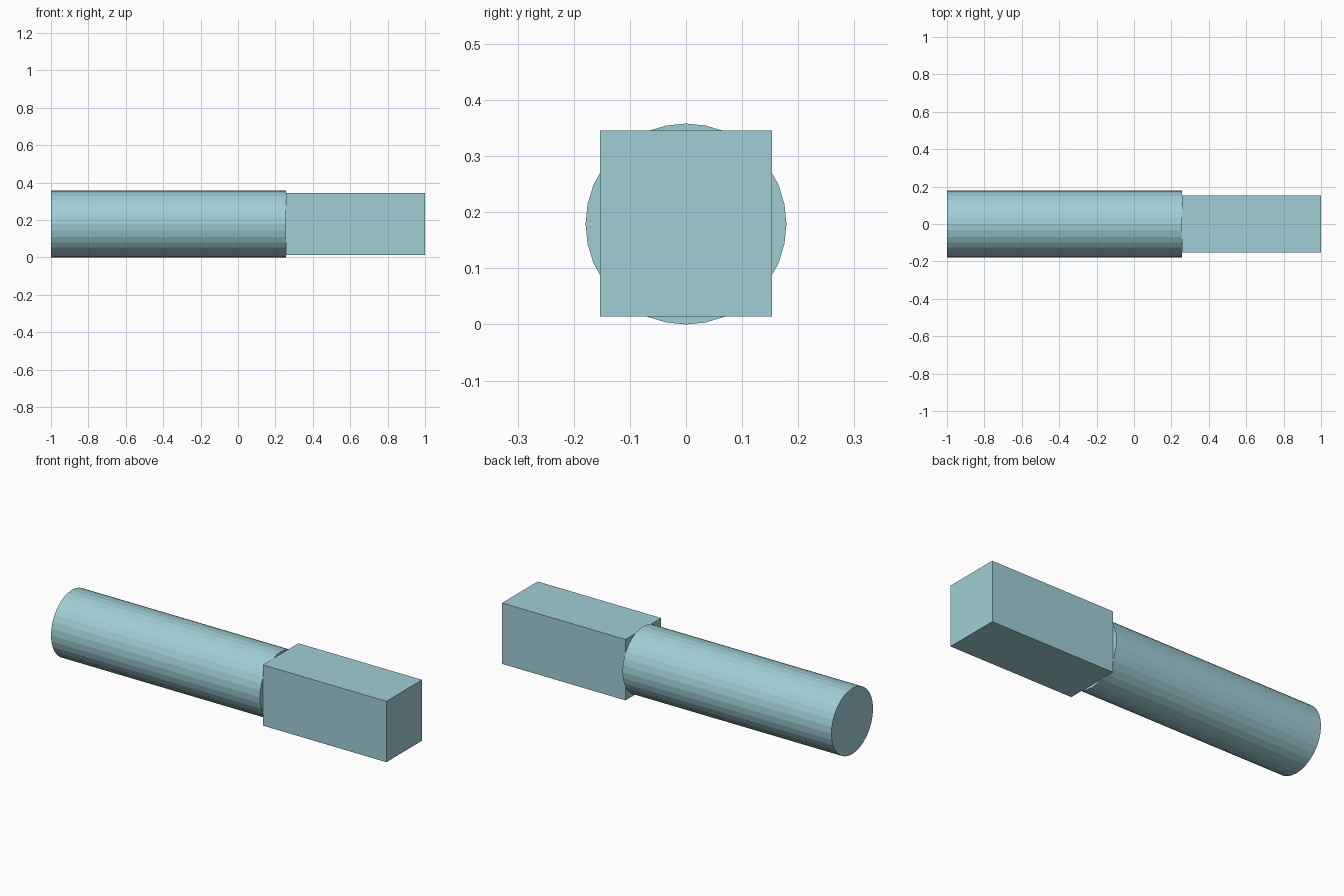
import bpy, math

if "Cube" in bpy.data.objects:
    bpy.data.objects.remove(bpy.data.objects["Cube"])

X_JOINT = 0.257   # where the round handle meets the square block
RADIUS = 0.179

mat = bpy.data.materials.new("pale_teal")
mat.diffuse_color = (0.35, 0.62, 0.67, 1.0)
mat.use_nodes = True
mat.node_tree.nodes["Principled BSDF"].inputs["Base Color"].default_value = mat.diffuse_color

# Round handle: 32-sided flat-shaded cylinder lying along x
bpy.ops.mesh.primitive_cylinder_add(
    vertices=32, radius=RADIUS, depth=X_JOINT + 1,
    location=((X_JOINT - 1) / 2, 0, RADIUS), rotation=(0, math.pi / 2, 0))
handle = bpy.context.object
handle.name = "round_handle"

# Square block on the end
bpy.ops.mesh.primitive_cube_add(size=1, location=((X_JOINT + 1) / 2, 0, 0.18))
block = bpy.context.object
block.name = "square_block"
block.scale = (1 - X_JOINT, 0.306, 0.331)

for part in (handle, block):
    part.data.materials.append(mat)
